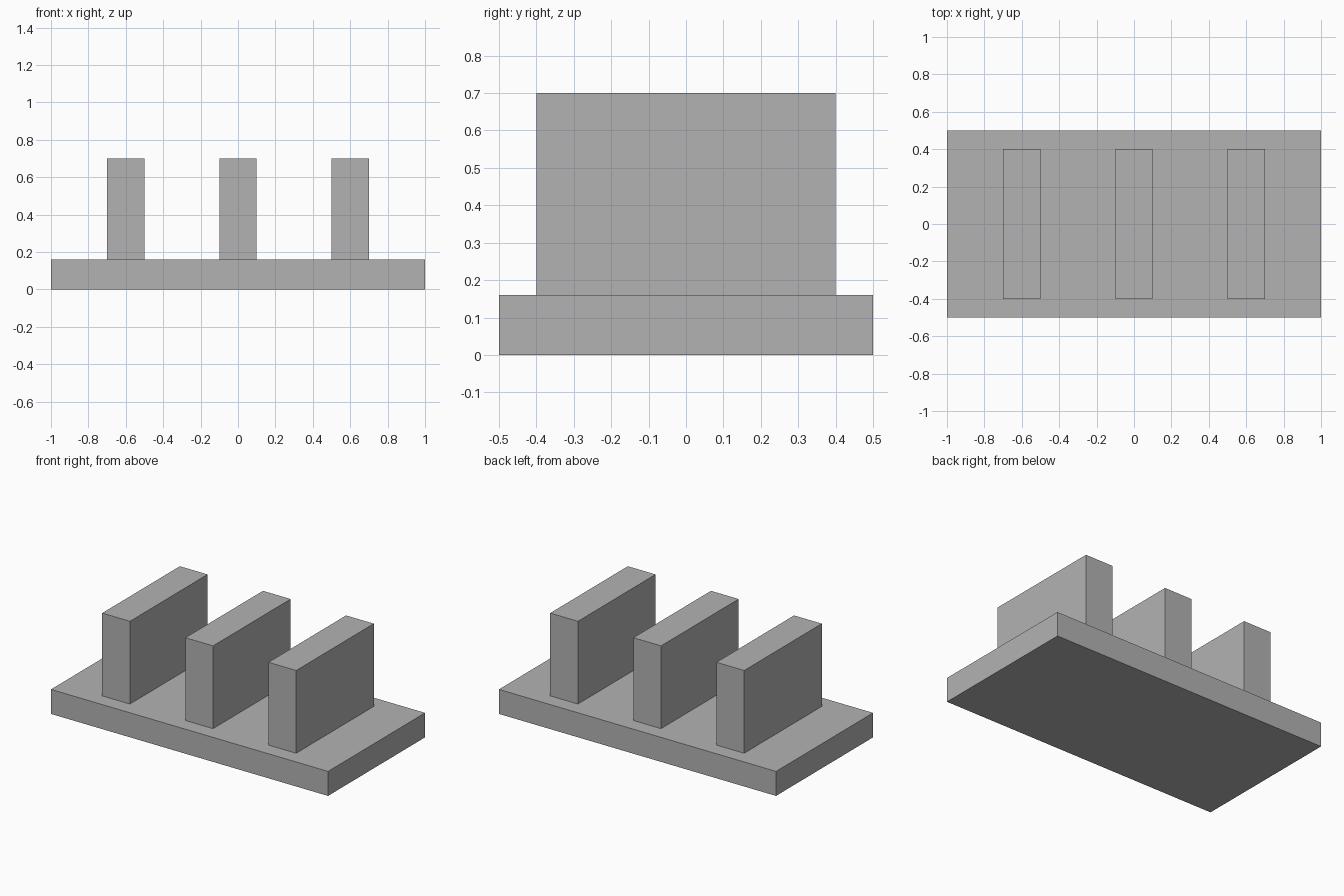
import bpy

cube = bpy.data.objects.get("Cube")
if cube:
    bpy.data.objects.remove(cube, do_unlink=True)

# Single grey material
GREY = (0.45, 0.45, 0.45, 1)
grey = bpy.data.materials.new("plain_grey")
grey.use_nodes = True
grey.diffuse_color = GREY
grey.node_tree.nodes["Principled BSDF"].inputs["Base Color"].default_value = GREY


def box(name, size, x, bottom):
    """Add a flat-faced box standing on the given height."""
    bpy.ops.mesh.primitive_cube_add(size=1, location=(x, 0, bottom + size[2] / 2))
    obj = bpy.context.object
    obj.name = name
    obj.scale = size
    bpy.ops.object.transform_apply(location=False, rotation=False, scale=True)
    obj.data.materials.append(grey)
    return obj


# Base slab
BASE_HEIGHT = 0.16
box("base_plate", (2, 1, BASE_HEIGHT), 0, 0)

# Three upright fins, evenly spaced along the slab
for side, x in (("right", -0.6), ("middle", 0), ("left", 0.6)):
    box(side + "_fin", (0.2, 0.8, 0.7 - BASE_HEIGHT), x, BASE_HEIGHT)
